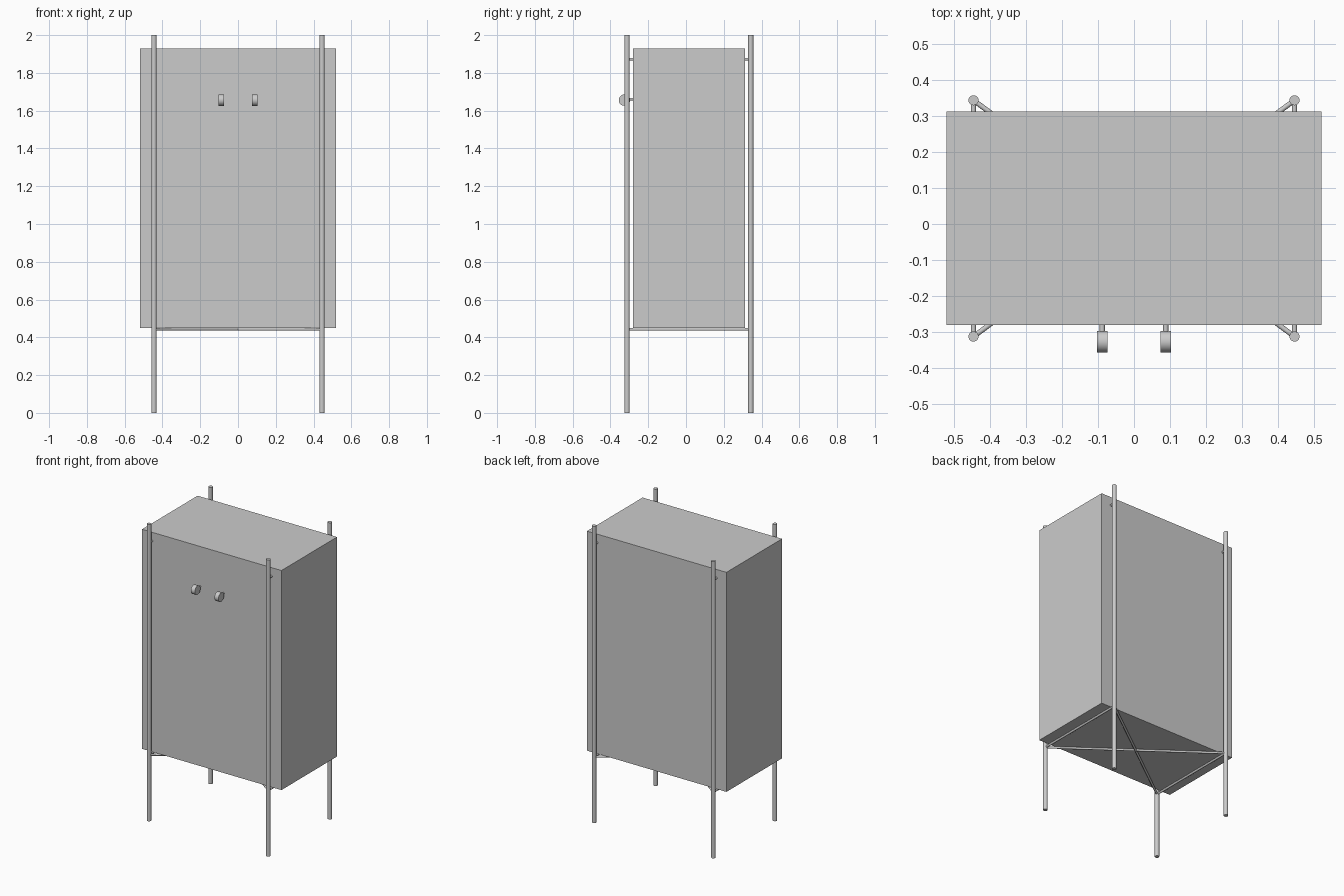
import bpy
from mathutils import Vector

if "Cube" in bpy.data.objects:
    bpy.data.objects.remove(bpy.data.objects["Cube"])


def box(name, lo, hi):
    lo, hi = Vector(lo), Vector(hi)
    bpy.ops.mesh.primitive_cube_add(size=1, location=(lo + hi) / 2)
    ob = bpy.context.object
    ob.name = name
    ob.scale = hi - lo
    bpy.ops.object.transform_apply(location=False, rotation=False, scale=True)
    return ob


def rod(name, a, b, radius, sides=24):
    a, b = Vector(a), Vector(b)
    d = b - a
    bpy.ops.mesh.primitive_cylinder_add(vertices=sides, radius=radius, depth=d.length,
                                        location=(a + b) / 2,
                                        rotation=d.to_track_quat('Z', 'Y').to_euler())
    ob = bpy.context.object
    ob.name = name
    bpy.ops.object.shade_smooth_by_angle()
    return ob


LEG_X, FRONT_Y, BACK_Y = 0.445, -0.312, 0.343
BAR_Z, PEG_Z, KNOB_Z = 0.442, 1.872, 1.656

# Cabinet body with thin back panel
box("cabinet_body", (-0.52, -0.28, 0.45), (0.52, 0.303, 1.93))
box("back_panel", (-0.52, 0.303, 0.45), (0.52, 0.312, 1.93))

for side, sx in (("left", -1), ("right", 1)):
    x = sx * LEG_X
    # Tall legs and the upper pegs that join them to the cabinet
    for end, y, wall in (("front", FRONT_Y, -0.27), ("back", BACK_Y, 0.30)):
        rod(f"{end}_{side}_leg", (x, y, 0), (x, y, 2), 0.014)
        rod(f"{end}_{side}_peg", (x, y, PEG_Z), (x, wall, PEG_Z), 0.007, 16)
    # Support bars under the cabinet: side bar and one diagonal
    rod(f"{side}_side_bar", (x, FRONT_Y, BAR_Z), (x, BACK_Y, BAR_Z), 0.007, 16)
    rod(f"{side}_diagonal_bar", (x, FRONT_Y, BAR_Z), (-x, BACK_Y, BAR_Z), 0.007, 16)
    # Round door knob on a short stem
    kx = sx * 0.088
    rod(f"{side}_knob", (kx - 0.015, -0.326, KNOB_Z), (kx + 0.015, -0.326, KNOB_Z), 0.03, 32)
    rod(f"{side}_knob_stem", (kx, -0.31, KNOB_Z + 0.005), (kx, -0.27, KNOB_Z + 0.005), 0.007, 16)
